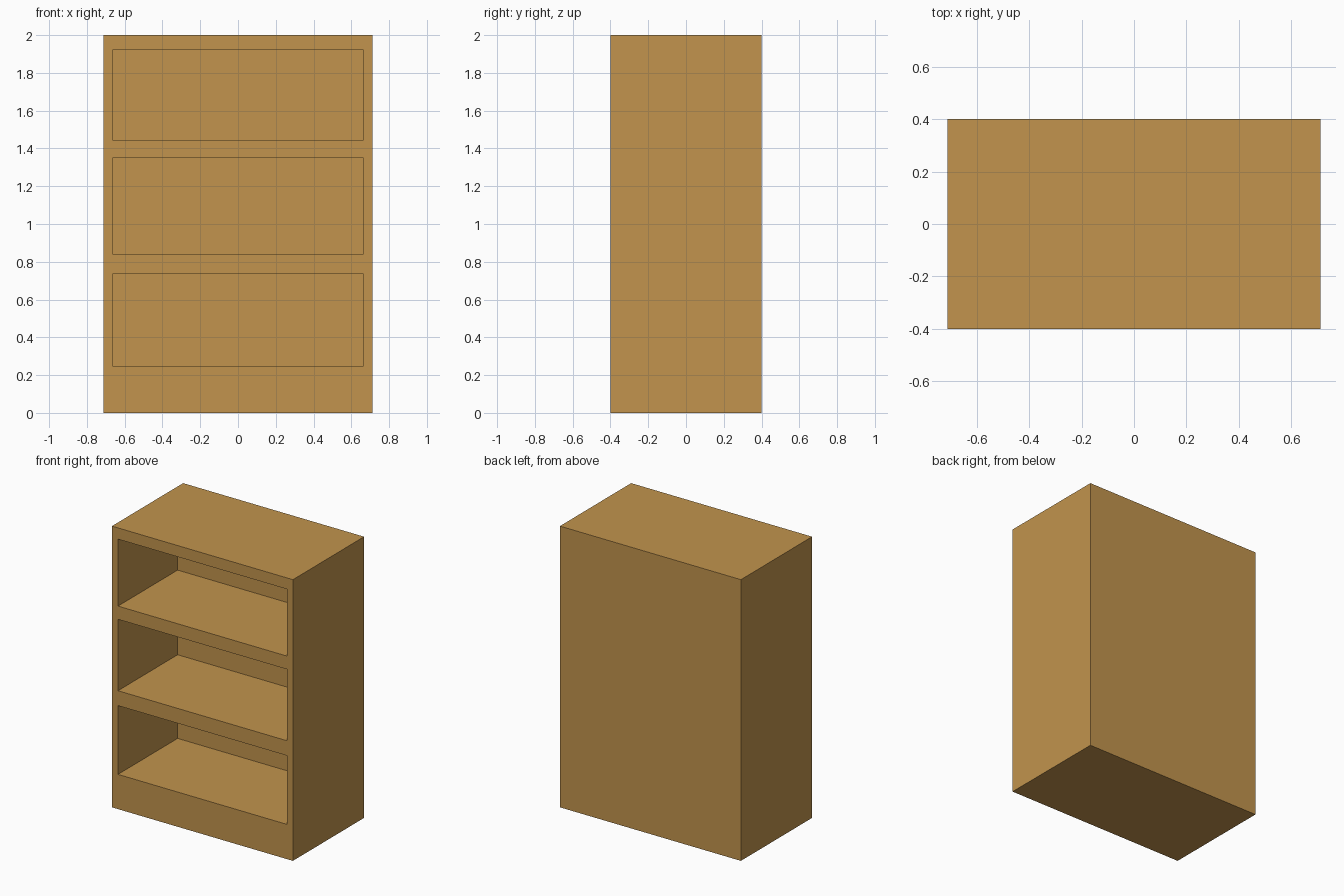
import bpy

if "Cube" in bpy.data.objects:
    bpy.data.objects.remove(bpy.data.objects["Cube"])

WIDTH, DEPTH, HEIGHT = 1.424, 0.8, 2.0
BAY_HALF_WIDTH = 0.664
BACK_Y = 0.27                                            # inner face of the back panel
BAYS = [(0.247, 0.736), (0.842, 1.35), (1.444, 1.92)]    # floor and ceiling of each bay


def box(name, x, y, z):
    """Axis-aligned box from (min, max) ranges."""
    ranges = (x, y, z)
    bpy.ops.mesh.primitive_cube_add(size=1, location=[(a + b) / 2 for a, b in ranges])
    obj = bpy.context.object
    obj.name = name
    obj.scale = [b - a for a, b in ranges]
    bpy.ops.object.transform_apply(location=True, rotation=False, scale=True)
    return obj


wood = bpy.data.materials.new("warm_wood")
wood.diffuse_color = (0.539, 0.296, 0.075, 1)
wood.use_nodes = True
wood.node_tree.nodes["Principled BSDF"].inputs["Base Color"].default_value = wood.diffuse_color

# Solid bookcase body
body = box("bookcase_body", (-WIDTH / 2, WIDTH / 2), (-DEPTH / 2, DEPTH / 2), (0, HEIGHT))
body.data.materials.append(wood)

# Three open shelf bays cut in from the front
for i, (low, high) in enumerate(BAYS):
    cutter = box(f"bay_cutter_{i + 1}", (-BAY_HALF_WIDTH, BAY_HALF_WIDTH),
                 (-DEPTH / 2 - 0.1, BACK_Y), (low, high))
    cutter.hide_render = True
    cutter.data.materials.append(wood)
    cut = body.modifiers.new(f"bay_{i + 1}", 'BOOLEAN')
    cut.operation = 'DIFFERENCE'
    cut.solver = 'EXACT'
    cut.object = cutter
    bpy.context.view_layer.objects.active = body
    bpy.ops.object.modifier_apply(modifier=cut.name)
    bpy.data.objects.remove(cutter)
